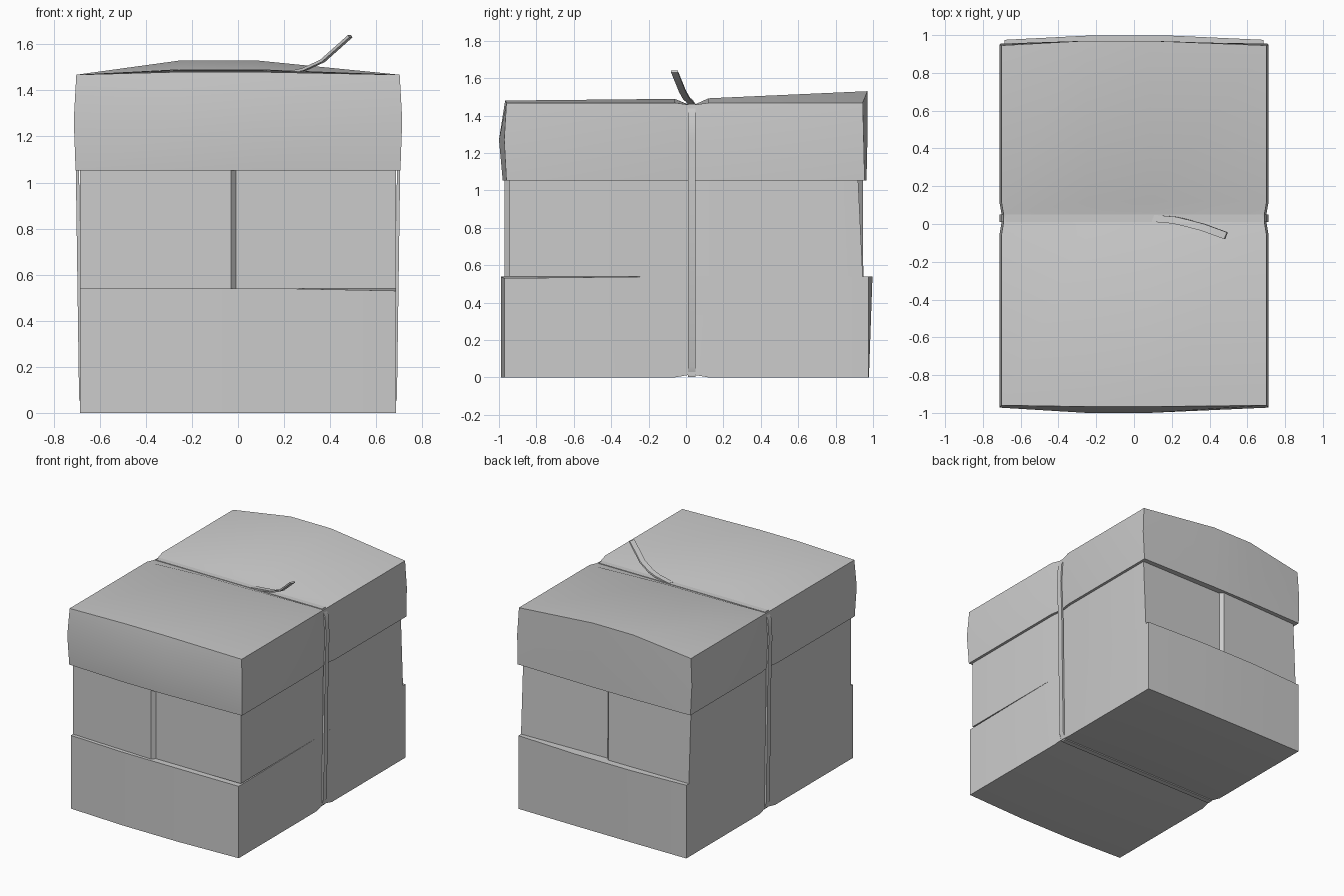
import bpy, bmesh
from mathutils import Vector

cube = bpy.data.objects.get("Cube")
if cube:
    bpy.data.objects.remove(cube)

mat = bpy.data.materials.new("plain grey")
mat.use_nodes = True
grey = (0.6, 0.6, 0.6, 1)
mat.diffuse_color = grey
mat.node_tree.nodes["Principled BSDF"].inputs["Base Color"].default_value = grey


def finish(name, bm, angle=0.5):
    bmesh.ops.recalc_face_normals(bm, faces=bm.faces)
    me = bpy.data.meshes.new(name)
    bm.to_mesh(me)
    bm.free()
    me.materials.append(mat)
    ob = bpy.data.objects.new(name, me)
    bpy.context.collection.objects.link(ob)
    bpy.ops.object.select_all(action='DESELECT')
    bpy.context.view_layer.objects.active = ob
    ob.select_set(True)
    bpy.ops.object.shade_smooth_by_angle(angle=angle)
    return ob


def lattice_box(name, nx, ny, nz, place):
    """Outer skin of a grid block; place(i, j, k) gives each point."""
    bm = bmesh.new()
    verts = {}

    def quad(cells):
        for c in cells:
            if c not in verts:
                verts[c] = bm.verts.new(place(*c))
        bm.faces.new([verts[c] for c in cells])

    size = (nx, ny, nz)
    for axis in range(3):
        u, v = (axis + 1) % 3, (axis + 2) % 3
        for end in (0, size[axis] - 1):
            for a in range(size[u] - 1):
                for b in range(size[v] - 1):
                    cells = []
                    for da, db in ((0, 0), (1, 0), (1, 1), (0, 1)):
                        c = [0, 0, 0]
                        c[axis], c[u], c[v] = end, a + da, b + db
                        cells.append(tuple(c))
                    quad(cells)
    return finish(name, bm)


# Rows across the depth, with a pinched groove where the strap presses in
GROOVE = (-0.06, 0.01, 0.05, 0.12)
ROWS = len(GROOVE) + 2


def row_y(j, front, back):
    return front if j == 0 else back if j == ROWS - 1 else GROOVE[j - 1]


def pinched(j):
    return j in (2, 3)


# Lower band of the box
def lower(i, j, k):
    w = 0.685
    x = (-w, -0.25, 0.2, w)[i]
    mid = i in (1, 2)
    y = row_y(j, -0.99 if mid else -0.97, (0.978, 0.997)[k] if mid else 0.975)
    z = (0.012 if pinched(j) else 0.0, 0.54 if i < 3 or j else 0.53)[k]
    return x - (0.008 if x > 0 else -0.008) * (pinched(j) and i in (0, 3)), y, z


lattice_box("lower_box", 4, ROWS, 2, lower)


# Upper box: overlapping flaps leave a slanted step front and back
def upper(i, j, k):
    x = (-0.685, -0.03, -0.008, 0.685)[i]
    front = (-0.945, -0.97, -0.945, -0.945)[i]
    back = ((0.945, 0.948, 0.925, 0.945), (0.92, 0.945, 0.92, 0.92))[k][i]
    if pinched(j) and i in (0, 3):
        x *= 0.988
    return x, row_y(j, front, back), (0.54, 1.06)[k]


lattice_box("upper_box", 4, ROWS, 2, upper)


# Lid: bulged front and sides, top rising to the back
def lid(i, j, k):
    w = (0.705, 0.713, 0.702)[k]
    x = (-w, -0.25, 0.08, w)[i]
    mid = i in (1, 2)
    front = ((-0.98, -1.0, -0.967) if mid else (-0.96, -0.972, -0.96))[k]
    back = ((0.965, 0.97, 0.97) if mid else (0.955, 0.95, 0.945))[k]
    if pinched(j) and not mid:
        x *= 0.983
    top = (1.48, 1.489, 1.46, 1.46, 1.492, 1.53)[j] if mid else \
        (1.458 if pinched(j) else 1.468)
    return x, row_y(j, front, back), (1.053, 1.27, top)[k]


lattice_box("lid", 4, ROWS, 3, lid)


def ribbon(name, path, width, closed):
    """Flat band: path of (point, thickness offset) swept across its width."""
    bm = bmesh.new()
    rings = []
    for p, off in path:
        p, off = Vector(p), Vector(off)
        across = Vector(width)
        rings.append([bm.verts.new(q) for q in (
            p - across, p + across, p + across + off, p - across + off)])
    n = len(rings)
    for a in range(n if closed else n - 1):
        r, s = rings[a], rings[(a + 1) % n]
        for b in range(4):
            c = (b + 1) % 4
            bm.faces.new((r[b], r[c], s[c], s[b]))
    if not closed:
        bm.faces.new(rings[0])
        bm.faces.new(rings[-1])
    return finish(name, bm)


# Strap tied right round the box
half = [(0.67, 0.003, 0, 0.008), (0.676, 0.06, 0.014, 0),
        (0.69, 1.05, 0.014, 0), (0.698, 1.27, 0.014, 0),
        (0.69, 1.41, 0.014, 0), (0.675, 1.455, 0.004, 0.008),
        (0.2, 1.457, 0, 0.006)]
loop = half + [(-x, z, -dx, dz) for x, z, dx, dz in reversed(half)]
ribbon("strap", [((x, 0.03, z), (dx, 0, dz)) for x, z, dx, dz in loop],
       (0, 0.02, 0), True)

# Loose strap end curling up off the lid
tail = [(0.1, 0.03, 1.455), (0.22, 0.02, 1.471), (0.29, 0.003, 1.486),
        (0.37, -0.018, 1.523), (0.49, -0.062, 1.63)]
ribbon("strap_end", [(p, (-0.006 * (n > 0), 0, 0.01)) for n, p in enumerate(tail)],
       (0.007, 0.018, 0), False)
